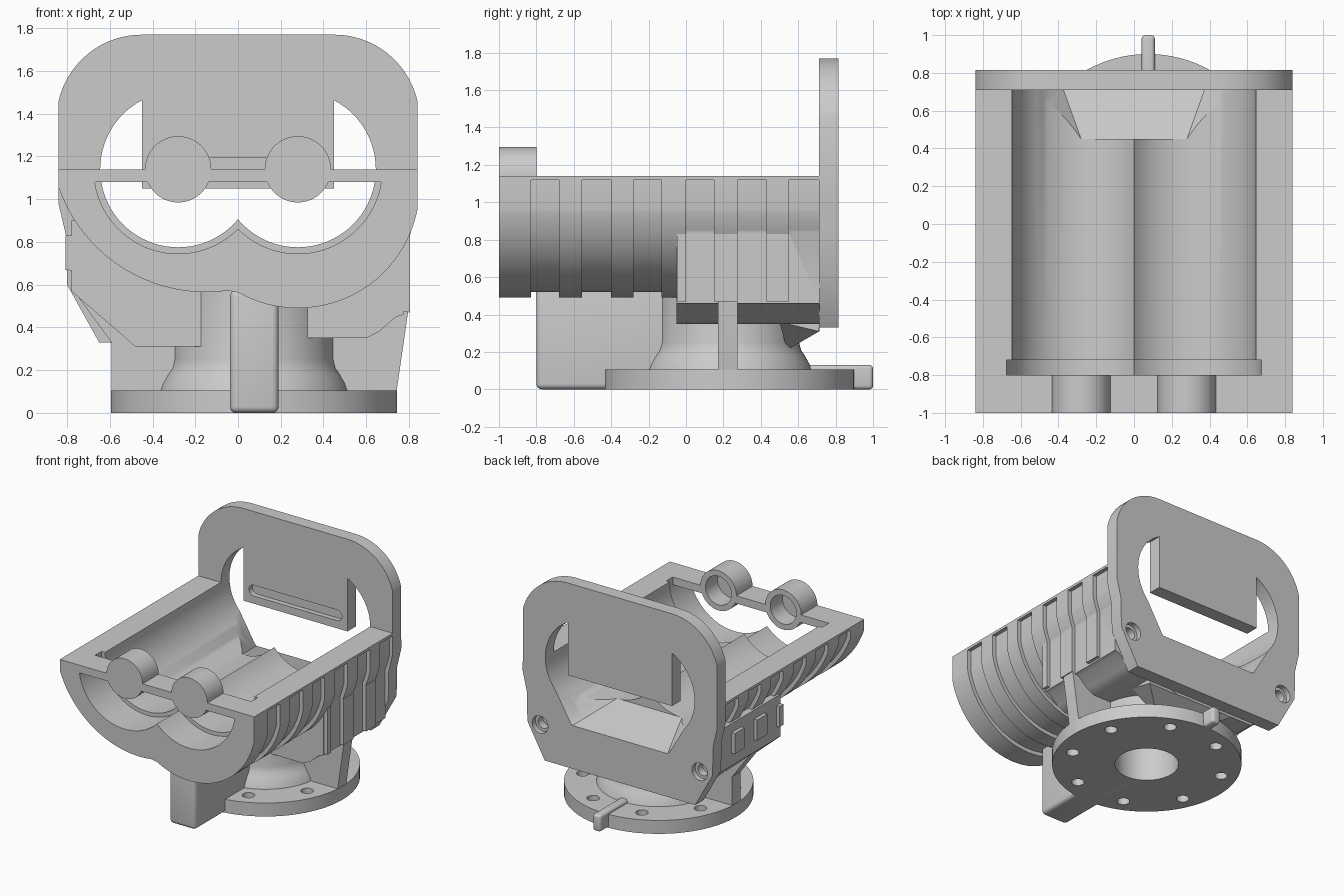
import bpy, bmesh
from math import sin, cos, pi, sqrt, radians
from mathutils import Matrix, Vector

if "Cube" in bpy.data.objects:
    bpy.data.objects.remove(bpy.data.objects["Cube"])


def finish(name, bm):
    bmesh.ops.recalc_face_normals(bm, faces=bm.faces[:])
    me = bpy.data.meshes.new(name)
    bm.to_mesh(me)
    bm.free()
    ob = bpy.data.objects.new(name, me)
    bpy.context.collection.objects.link(ob)
    return ob


def prism(name, pts, y0, y1):
    """Extrude an x-z outline along y."""
    bm = bmesh.new()
    a = [bm.verts.new((x, y0, z)) for x, z in pts]
    b = [bm.verts.new((x, y1, z)) for x, z in pts]
    bm.faces.new(a)
    bm.faces.new(b[::-1])
    n = len(pts)
    for i in range(n):
        j = (i + 1) % n
        bm.faces.new((a[i], a[j], b[j], b[i]))
    return finish(name, bm)


def box(name, x0, x1, y0, y1, z0, z1):
    return prism(name, [(x0, z0), (x1, z0), (x1, z1), (x0, z1)], y0, y1)


def cyl_y(name, x, z, r, y0, y1, seg=64):
    return prism(name, [(x + r * cos(2 * pi * i / seg), z + r * sin(2 * pi * i / seg))
                        for i in range(seg)], y0, y1)


def hull(name, pts):
    bm = bmesh.new()
    for p in pts:
        bm.verts.new(p)
    bmesh.ops.convex_hull(bm, input=bm.verts[:])
    return finish(name, bm)


def lathe(name, profile, cx, cy, seg=96):
    """Revolve a closed r-z outline about a vertical axis."""
    bm = bmesh.new()
    rings = [[bm.verts.new((cx + r * cos(2 * pi * i / seg), cy + r * sin(2 * pi * i / seg), z))
              for r, z in profile] for i in range(seg)]
    n = len(profile)
    for i in range(seg):
        p, q = rings[i], rings[(i + 1) % seg]
        for k in range(n):
            m = (k + 1) % n
            bm.faces.new((p[k], q[k], q[m], p[m]))
    return finish(name, bm)


def apply_mod(ob, mod):
    bpy.context.view_layer.objects.active = ob
    bpy.ops.object.modifier_apply(modifier=mod.name)


def boolean(ob, others, op):
    for o in others:
        m = ob.modifiers.new("bool", 'BOOLEAN')
        m.operation, m.solver, m.object = op, 'EXACT', o
        apply_mod(ob, m)
        bpy.data.objects.remove(o)


def bevel(ob, width, seg=4):
    m = ob.modifiers.new("bevel", 'BEVEL')
    m.width, m.segments = width, seg
    apply_mod(ob, m)
    return ob


def trough_outline(w, d, top, n=56):
    """Lower envelope of two unequal circles, closed by a flat top."""
    pts = []
    for i in range(n + 1):
        x = -w * cos(pi * i / n)
        z = []
        for cx, cz, r in ((-0.15, 1.295, 0.73 - d), (0.28, 1.06, 0.57 - d)):
            s = r * r - (x - cx) ** 2
            if s > 0:
                z.append(cz - sqrt(s))
        pts.append((x, min(z)))
    return pts + [(w, top), (-w, top)]


def bores(r, y0, y1):
    return [cyl_y("bore_cutter", s * 0.28, 1.14, r, y0, y1, 80) for s in (-1, 1)]


def port():
    pts = []
    for s in (-1, 1):
        pts += [(s * .52, .45, 1.0), (s * .28, .45, .775), (s * .62, .84, 1.0), (s * .42, .84, .66)]
    return hull("port_cutter", pts)


# Trough housing: core, lip, outlet block and outer ribs
housing = prism("trough_housing", trough_outline(.81, .03, 1.13), -.99, .72)
adds = [box("lip", -.84, .84, -1, .72, 1.12, 1.14),
        prism("outlet_block", [(-.78, .90), (-.78, .57), (-.48, .31), (.2, .31), (.3, .35), (.6, .35),
                               (.66, .38), (.74, .45), (.775, .46), (.775, .90)], -.05, .715)]
for y0, y1 in ((-1, -.83), (-.68, -.555), (-.4, -.28), (-.13, 0), (.15, .275), (.43, .55)):
    adds.append(prism("rib", trough_outline(.84, 0, 1.13), y0, y1))
    if y1 > -.05:
        adds.append(prism("block_rib", [(-.808, .67), (.805, .47), (.805, .83), (-.808, .83)],
                          max(y0, -.048), y1))
boolean(housing, adds, 'UNION')
boolean(housing, bores(.365, -1.2, .9) + bores(.395, -1.2, -.72) + [port()], 'DIFFERENCE')

# Rear flange plate with window, hanging tab, slot and bolt holes
right = [(.65, .33), (.80, .60), (.805, .83), (.84, .98)]
right += [(.45 + .4 * cos(a), 1.37 + .4 * sin(a)) for a in [radians(13 + 77 * i / 16) for i in range(17)]]
flange = prism("rear_flange", right + [(-x, z) for x, z in right[::-1]], .71, .815)
boolean(flange, bores(.365, .5, 1.1) + [port()], 'DIFFERENCE')
boolean(flange, [box("tab", -.45, .45, .71, .815, 1.05, 1.6)], 'UNION')
slot = [(s * (.36 + .042 * cos(a)), 1.152 + s * .042 * sin(a))
        for s in (1, -1) for a in [radians(-90 + 18 * i) for i in range(11)]]
cuts = [prism("slot_cutter", slot, .6, .75)]
for s in (-1, 1):
    cuts += [cyl_y("bolt_cutter", s * .69, .60, .045, .6, .9, 32),
             cyl_y("counterbore_cutter", s * .69, .60, .068, .775, .9, 32)]
boolean(flange, cuts, 'DIFFERENCE')

# Front bar with two blind bearing seats
bar = box("front_bearing_bar", -.68, .68, -1, -.8, 1.08, 1.14)
boolean(bar, [cyl_y("seat", s * .28, 1.14, .155, -1, -.8) for s in (-1, 1)], 'UNION')
boolean(bar, [cyl_y("seat_cutter", s * .28, 1.14, .112, -.95, -.7) for s in (-1, 1)], 'DIFFERENCE')

# Round base flange with flared hollow neck
CX, CY = .075, .23
base = lathe("base_flange_and_neck", [(.225, 0), (.67, 0), (.67, .105), (.44, .105), (.43, .135), (.405, .18),
                                      (.385, .21), (.375, .25), (.375, .6), (.225, .6)], CX, CY)
holes = []
for i in range(8):
    a = radians(22.5 + 45 * i)
    holes.append(lathe("hole_cutter", [(.0005, -.1), (.045, -.1), (.045, .2), (.0005, .2)],
                       CX + .55 * cos(a), CY + .55 * sin(a), 24))
    # solid pin: replace the hollow core by a convex hull
    pts = [v.co.copy() for v in holes[-1].data.vertices]
    bpy.data.objects.remove(holes[-1])
    holes[-1] = hull("hole_cutter", pts)
boolean(base, holes, 'DIFFERENCE')

# Shoulder joining neck to rear flange
shoulder = hull("neck_shoulder", [(x, y, z) for x0, x1, y, z in
                                  ((-.1, .25, .54, .21), (-.3, .45, .712, .31), (-.3, .45, .712, .36),
                                   (-.3, .45, .5, .36)) for x in (x0, x1)])

# Webs, front foot and locating lug
prism("right_web", [(.40, .1), (.742, .1), (.80, .50), (.80, .62), (.40, .62)], .17, .275)
prism("left_web", [(-.25, .1), (-.592, .1), (-.592, .33), (-.775, .58), (-.25, .6)], .17, .275)
bevel(box("front_foot", -.038, .19, -.8, 0, 0, .575), .03)
bevel(box("locating_lug", .04, .11, .6, 1.0, 0, .13), .02)

# Smooth shading with sharp edges kept
for ob in list(bpy.context.scene.objects):
    bpy.ops.object.select_all(action='DESELECT')
    ob.select_set(True)
    bpy.context.view_layer.objects.active = ob
    bpy.ops.object.shade_smooth_by_angle(angle=radians(30))
